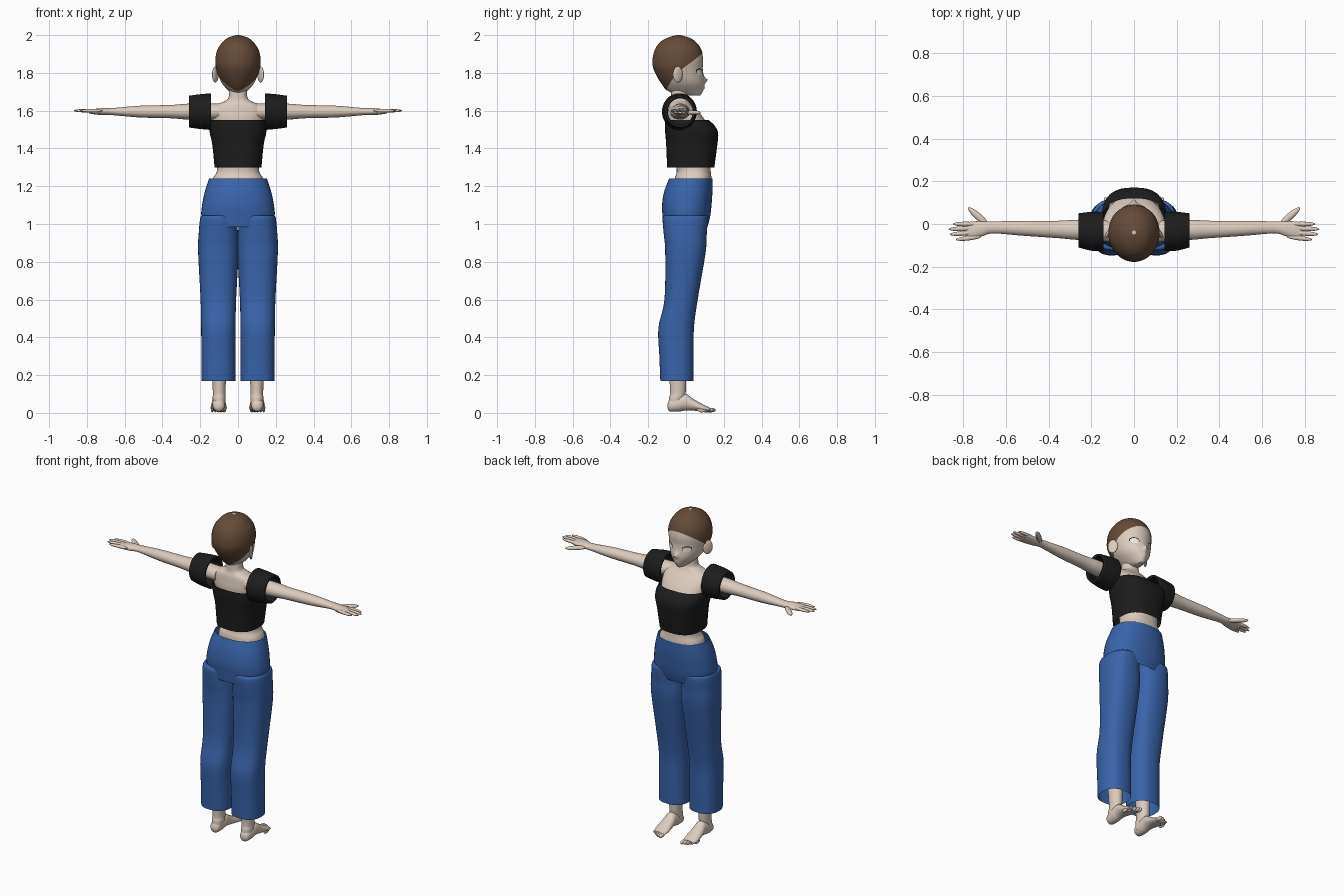
import bpy, bmesh, math
from mathutils import Matrix

if "Cube" in bpy.data.objects:
    bpy.data.objects.remove(bpy.data.objects["Cube"])


def material(name, *rgb):
    mat = bpy.data.materials.new(name)
    mat.use_nodes = True
    mat.diffuse_color = (*rgb, 1)
    shader = mat.node_tree.nodes["Principled BSDF"]
    shader.inputs["Base Color"].default_value = (*rgb, 1)
    return mat


SKIN = material("skin", .72, .6, .51)
HAIR = material("brown hair", .13, .07, .04)
BLACK = material("black cloth", .012, .012, .012)
BLUE = material("blue denim", .04, .125, .4)
WHITE = material("eye white", .85, .85, .83)
DARK = material("dark lash", .02, .01, .01)
SIDES = {"left": 1, "right": -1}


def finish(name, bm, mat):
    bmesh.ops.recalc_face_normals(bm, faces=bm.faces)
    mesh = bpy.data.meshes.new(name)
    bm.to_mesh(mesh)
    bm.free()
    mesh.materials.append(mat)
    part = bpy.data.objects.new(name, mesh)
    bpy.context.collection.objects.link(part)
    bpy.ops.object.select_all(action='DESELECT')
    part.select_set(True)
    bpy.context.view_layer.objects.active = part
    bpy.ops.object.shade_smooth_by_angle(angle=math.radians(50))
    return part


def spline(rows, u):
    """Smooth curve through the rows, with u counted in rows."""
    last = len(rows) - 1
    i = min(int(u), last - 1)
    t = u - i
    near = [rows[min(max(k, 0), last)] for k in range(i - 1, i + 3)]
    result = []
    for before, start, end, after in zip(*near):
        slope_in, slope_out = (end - before) / 2, (after - start) / 2
        blend = t * t * (3 - 2 * t)
        result.append(start + (end - start) * blend
                      + slope_in * t * (1 - t) ** 2 - slope_out * t * t * (1 - t))
    return result


def skin_rings(name, mat, point, columns, levels, capped):
    """Surface of closed rings; point(angle, level) places each vertex."""
    bm = bmesh.new()
    angles = [math.tau * k / columns for k in range(columns)]
    rings = [[bm.verts.new(point(angle, level)) for angle in angles] for level in levels]
    for low, high in zip(rings, rings[1:]):
        for k in range(columns):
            bm.faces.new((low[k - 1], low[k], high[k], high[k - 1]))
    for ring in capped:
        bm.faces.new(rings[ring])
    return finish(name, bm, mat)


def loft(name, mat, rows, axis="z", middle=0, power=2, capped=(0, -1), side=1):
    """Rows are (position, half width about the middle, low edge, high edge)."""
    def point(angle, level):
        place, half, low, high = spline(rows, level)
        s, c = (math.copysign(abs(f) ** (2 / power), f) for f in (math.sin(angle), math.cos(angle)))
        across, along = middle + half * s, (low + high) / 2 + (high - low) / 2 * c
        x, y, z = {"x": (place, along, across),
                   "y": (across, place, along),
                   "z": (across, along, place)}[axis]
        return x * side, y, z
    steps = 5
    levels = [j / steps for j in range((len(rows) - 1) * steps + 1)]
    return skin_rings(name, mat, point, 40, levels, capped)


def pair(name, *args, **options):
    return [loft(f"{label}_{name}", *args, side=side, **options) for label, side in SIDES.items()]


def pair_of_balls(name, mat, place, size, turn=0):
    for label, side in SIDES.items():
        x, y, z = place
        bm = bmesh.new()
        matrix = (Matrix.Translation((x * side, y, z)) @ Matrix.Rotation(turn * side, 4, 'Z')
                  @ Matrix.Diagonal((*size, 1)))
        bmesh.ops.create_uvsphere(bm, u_segments=20, v_segments=12, radius=1, matrix=matrix)
        finish(f"{label}_{name}", bm, mat)


# Head shape: height, half width, back, face
SKULL = [(2, .01, -.05, -.03), (1.985, .055, -.1, .02), (1.96, .084, -.14, .056),
         (1.92, .11, -.166, .083), (1.87, .12, -.177, .094), (1.82, .115, -.172, .092),
         (1.75, .09, -.135, .1), (1.7, .045, -.09, .09), (1.68, .02, 0, .075)]
CHIN = len(SKULL) - 1


def bump(x, z, height, width):
    return math.exp(-(x / width) ** 2 - ((z - height) / width) ** 2)


def skull_point(angle, u, grow):
    z, half, back, face = spline(SKULL, u)
    x = half * math.sin(angle) * grow
    y = (back + face) / 2 + (face - back) / 2 * math.cos(angle) * grow
    if y > 0:  # nose and lips
        y += .02 * bump(x, z, 1.762, .013) + .005 * bump(x, z, 1.72, .01)
    return x, y, z


def row_at(z):
    low, high = 0, CHIN
    for _ in range(30):
        half = (low + high) / 2
        low, high = (half, high) if spline(SKULL, half)[0] > z else (low, half)
    return low


def hairline(angle):
    return row_at(1.805 + .1 * math.cos(angle))


fractions = [j / 40 for j in range(41)]
skin_rings("head", SKIN, lambda a, t: skull_point(a, CHIN * t, .975), 72, fractions, (0, -1))
skin_rings("hair", HAIR, lambda a, t: skull_point(a, hairline(a) * t, 1), 72, fractions, (0,))


# Eyes: thin patches that follow the face
def eye_patch(name, mat, centre, z, size, grow):
    def point(angle, r):
        return skull_point(centre + .24 * size * r * math.cos(angle),
                           row_at(z + .017 * size * r * math.sin(angle)), grow)
    skin_rings(name, mat, point, 24, (.05, .35, .7, 1), (0,))


for label, side in SIDES.items():
    eye_patch(label + "_lashes", DARK, side * .55, 1.805, 1.08, .985)
    eye_patch(label + "_eye", WHITE, side * .55, 1.802, .95, .993)
pair_of_balls("ear", SKIN, (.12, -.043, 1.792), (.01, .03, .043), .55)

# Torso and neck
loft("torso", SKIN, [(1.18, .14, -.065, .135), (1.24, .133, -.06, .135), (1.3, .11, -.05, .13),
                     (1.48, .13, -.09, .13), (1.55, .145, -.1, .1), (1.6, .143, -.095, .06),
                     (1.63, .117, -.09, .03), (1.65, .07, -.083, .017), (1.67, .05, -.08, .01),
                     (1.73, .046, -.077, .007)], power=2.3)

# Cropped top with thick open sleeves
loft("crop_top", BLACK, [(1.3, .124, -.1, .15), (1.42, .136, -.105, .166), (1.48, .149, -.11, .17),
                         (1.52, .152, -.112, .152), (1.55, .147, -.111, .12)], power=2.6, capped=())
sleeves = pair("sleeve", BLACK, [(.143, .097, -.127, .057), (.2, .092, -.125, .057), (.26, .084, -.11, .05)],
               axis="x", middle=1.595, capped=())
for sleeve in sleeves:
    hem = sleeve.modifiers.new("cloth thickness", 'SOLIDIFY')
    hem.thickness = .014

# Arms and hands
pair("arm", SKIN, [(.1, .042, -.085, .015), (.26, .042, -.075, .02), (.36, .035, -.066, .015),
                   (.52, .031, -.055, .015), (.66, .019, -.044, .012), (.71, .019, -.057, .013),
                   (.76, .014, -.07, .012), (.79, .009, -.07, .005)], axis="x", middle=1.595)
for i, finger in enumerate(("index", "middle", "ring", "little")):
    reach = .87 - .012 * (i - 1.3) ** 2
    pair_of_balls(finger + "_finger", SKIN, (reach - .06, -.022 * i, 1.6), (.06, .011, .009), -.04 * i)
pair_of_balls("thumb", SKIN, (.73, .035, 1.59), (.063, .016, .012), .72)

# Trousers: a seat with a hem over two open legs
loft("trouser_seat", BLUE, [(.985, .165, -.12, .114), (1.04, .193, -.124, .128), (1.1, .19, -.127, .135),
                            (1.17, .176, -.116, .14), (1.24, .153, -.09, .14)], power=2.2, capped=())
pair("trouser_leg", BLUE, [(.17, .09, -.136, .04), (.3, .09, -.141, .041), (.45, .091, -.146, .042),
                           (.6, .094, -.114, .062), (.85, .107, -.11, .104), (.95, .104, -.118, .11),
                           (1.035, .095, -.123, .115), (1.045, .08, -.1, .1)],
     middle=.104, power=2.4, capped=())

# Shins, feet and toes
pair("shin", SKIN, [(.03, .03, -.094, -.022), (.08, .034, -.09, -.01), (.13, .034, -.085, 0),
                    (.4, .05, -.1, .005)], middle=.1)
pair("foot", SKIN, [(-.098, .008, .025, .045), (-.085, .028, .008, .07), (-.04, .035, .007, .09),
                    (0, .035, .013, .1), (.04, .039, .012, .073), (.09, .043, .006, .045),
                    (.125, .036, .007, .028)], axis="y", middle=.102)
for i in range(5):
    pair_of_balls(f"toe_{i + 1}", SKIN, (.074 + .0155 * i, .132 - .003 * i * i, .015),
                  (.011 - .001 * i, .025, .012))
